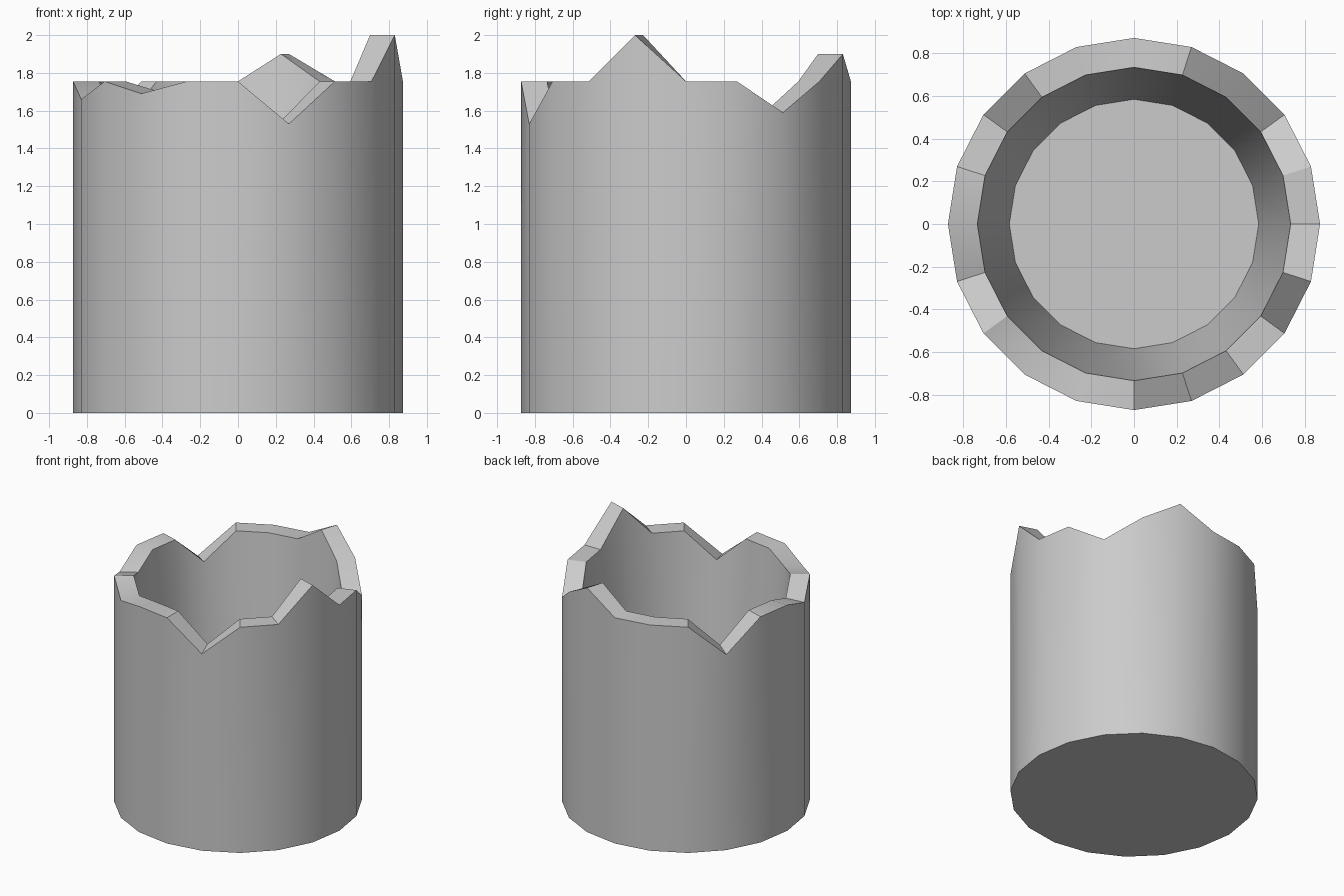
import bpy, bmesh
from math import cos, sin, pi

if "Cube" in bpy.data.objects:
    bpy.data.objects.remove(bpy.data.objects["Cube"])

SIDES = 20
R_OUT, R_RIM, R_FLOOR = 0.873, 0.735, 0.585
LEVEL, FLOOR_Z = 1.755, 0.15
# broken rim: corner index -> height, all other corners sit at LEVEL
CHIPS = {2: 1.59, 4: 1.90, 8: 1.52, 11: 1.66, 13: 1.69, 16: 1.53, 19: 2.0}

bm = bmesh.new()


def ring(radius, height):
    return [bm.verts.new((radius * cos(2 * pi * k / SIDES),
                          radius * sin(2 * pi * k / SIDES), height(k)))
            for k in range(SIDES)]


def rim(k):
    return CHIPS.get(k, LEVEL)


def inner_rim(k):
    return rim(k) + (0.015 if rim(k) < LEVEL else 0)


# base, outer rim, inner rim and inner floor
rings = [ring(R_OUT, lambda k: 0), ring(R_OUT, rim),
         ring(R_RIM, inner_rim), ring(R_FLOOR, lambda k: FLOOR_Z)]
for low, high in zip(rings, rings[1:]):
    for k in range(SIDES):
        n = (k + 1) % SIDES
        bm.faces.new((low[k], low[n], high[n], high[k]))
bm.faces.new(rings[0][::-1])
bm.faces.new(rings[-1])

mesh = bpy.data.meshes.new("jagged_pot")
bm.to_mesh(mesh)
bm.free()
pot = bpy.data.objects.new("jagged_pot", mesh)
bpy.context.collection.objects.link(pot)

# smooth round walls, crisp broken edges
bpy.context.view_layer.objects.active = pot
pot.select_set(True)
bpy.ops.object.shade_smooth_by_angle(angle=pi / 6)
